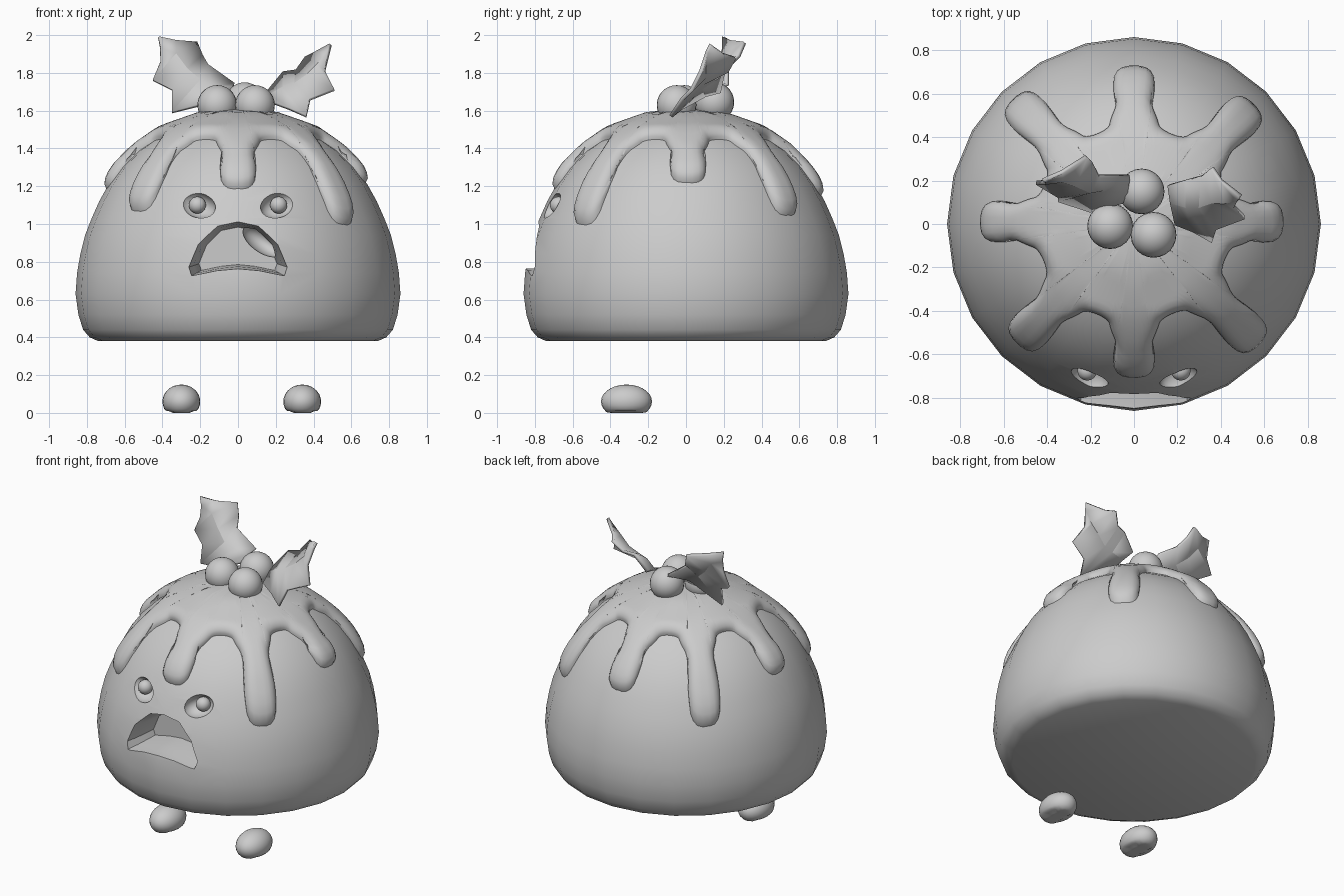
import bpy, bmesh, math
from mathutils import Vector, Matrix, kdtree

cube = bpy.data.objects.get("Cube")
if cube:
    bpy.data.objects.remove(cube)

clay = bpy.data.materials.new("light grey")
clay.use_nodes = True
clay.diffuse_color = (0.6, 0.6, 0.6, 1)
clay.node_tree.nodes["Principled BSDF"].inputs["Base Color"].default_value = clay.diffuse_color


def finish(bm, name):
    """Turn a bmesh into a named object with the shared material."""
    bmesh.ops.recalc_face_normals(bm, faces=bm.faces)
    mesh = bpy.data.meshes.new(name)
    bm.to_mesh(mesh)
    bm.free()
    mesh.materials.append(clay)
    obj = bpy.data.objects.new(name, mesh)
    bpy.context.collection.objects.link(obj)
    return obj


def smooth(obj, degrees):
    bpy.ops.object.select_all(action="DESELECT")
    obj.select_set(True)
    bpy.context.view_layer.objects.active = obj
    bpy.ops.object.shade_smooth_by_angle(angle=math.radians(degrees))


def loft(bm, rings, closed=True):
    """Bridge equal-length rings of points, returning the vertex rings."""
    rows = [[bm.verts.new(p) for p in ring] for ring in rings]
    count = len(rows[0])
    for a, b in zip(rows, rows[1:]):
        for i in range(count if closed else count - 1):
            j = (i + 1) % count
            bm.faces.new((a[i], a[j], b[j], b[i]))
    return rows


def ellipsoid(name, centre, size, tilt=0.0, segments=24, rings=14):
    bm = bmesh.new()
    bmesh.ops.create_uvsphere(bm, u_segments=segments, v_segments=rings, radius=1)
    bm.transform(Matrix.Translation(centre) @ Matrix.Rotation(tilt, 4, "Y")
                 @ Matrix.Diagonal((*size, 1)))
    return finish(bm, name)


# Pudding body: lathed dome with a flat base
profile = [(0.74, 0.38), (0.785, 0.4), (0.82, 0.44), (0.845, 0.52), (0.86, 0.63),
           (0.852, 0.74), (0.835, 0.84), (0.81, 0.94), (0.775, 1.03), (0.735, 1.12),
           (0.685, 1.21), (0.62, 1.3), (0.53, 1.39), (0.4, 1.48), (0.2, 1.55), (0.02, 1.565)]
SIDES = 24
bm = bmesh.new()
rows = loft(bm, [[(r * math.cos(math.tau * i / SIDES), r * math.sin(math.tau * i / SIDES), z)
                  for i in range(SIDES)] for r, z in profile])
bm.faces.new(rows[0])
bm.faces.new(rows[-1])
body = finish(bm, "pudding_body")

# Mouth cutter: frowning outline that narrows with depth
half = [(0.1, 0.98), (0.19, 0.89), (0.235, 0.78), (0.22, 0.74), (0.1, 0.765)]
outline = [(0, 1.0)] + half + [(0, 0.775)] + [(-x, z) for x, z in reversed(half)]
bm = bmesh.new()
rows = loft(bm, [[(x * s, y, 0.86 + (z - 0.86) * s) for x, z in outline]
                 for y, s in ((-1, 1.25), (-0.79, 1.1), (-0.74, 1), (-0.6, 0.88))])
bm.faces.new(rows[0])
bm.faces.new(rows[-1])
cutters = [finish(bm, "mouth_cutter"),
           ellipsoid("throat_cutter", (0.13, -0.6, 0.91), (0.12, 0.1, 0.06), math.radians(35))]

# Slanted eye sockets
for side in (-1, 1):
    cutters.append(ellipsoid("socket_cutter", (side * 0.215, -0.73, 1.105),
                             (0.1, 0.09, 0.07), math.radians(-22 * side)))

bpy.context.view_layer.objects.active = body
for cutter in cutters:
    mod = body.modifiers.new("cut", "BOOLEAN")
    mod.operation = "DIFFERENCE"
    mod.solver = "EXACT"
    mod.object = cutter
    bpy.ops.object.modifier_apply(modifier=mod.name)
    bpy.data.objects.remove(cutter)
smooth(body, 35)

# Eyes
for side, label in ((1, "left"), (-1, "right")):
    smooth(ellipsoid(label + "_eye", (side * 0.215, -0.675, 1.1), (0.045,) * 3), 40)


# Icing: star-like outline with rounded drips, laid over the dome
def dome_height(r):
    for (r0, z0), (r1, z1) in zip(profile[4:], profile[5:]):
        if r >= r1:
            return z0 + (z1 - z0) * (r - r0) / (r1 - r0)
    return profile[-1][1]


drips = [(-90, 0.69), (-44, 0.78), (1, 0.67), (45, 0.76),
         (90, 0.71), (134, 0.78), (179, 0.69), (225.5, 0.75)]
edge = []
for k, (angle, end) in enumerate(drips):
    out = Vector((math.cos(math.radians(angle)), math.sin(math.radians(angle))))
    across = Vector((-out.y, out.x))
    side = [(0.48, 0.11), (0.56, 0.075), (end - 0.09, 0.1), (end + 0.01, 0.085)]
    edge += [out * u - across * w for u, w in side]
    edge += [out * u + across * w for u, w in reversed(side)]
    following = drips[(k + 1) % len(drips)][0] + (360 if k == len(drips) - 1 else 0)
    for shift in (-7, 7):
        a = math.radians((angle + following) / 2 + shift)
        edge.append(Vector((math.cos(a), math.sin(a))) * 0.45)
for _ in range(2):
    edge = [p.lerp(q, f) for p, q in zip(edge, edge[1:] + edge[:1]) for f in (0.25, 0.75)]

tree = kdtree.KDTree(len(edge) * 4)
for i, p in enumerate(edge):
    for j in range(4):
        tree.insert((*p.lerp(edge[(i + 1) % len(edge)], j / 4), 0), i)
tree.balance()


def icing_point(p, t):
    flat = p * t
    r = flat.length
    near = min(tree.find((*flat, 0))[2] / 0.06, 1) if t < 1 else 0
    lift = 0.052 * math.sqrt(1 - (1 - near) ** 2) - 0.008
    slope = (dome_height(r - 0.03) - dome_height(r + 0.03)) / 0.06
    normal = Vector((*(flat.normalized() * slope), 1)).normalized()
    return Vector((*flat, dome_height(r))) + normal * lift


steps = [0.03, 0.15, 0.3, 0.42, 0.52, 0.6, 0.67, 0.73, 0.79, 0.84, 0.89, 0.93, 0.96, 0.985, 1]
bm = bmesh.new()
rows = loft(bm, [[icing_point(p, t) for p in edge] for t in steps])
bm.faces.new(rows[0])
smooth(finish(bm, "icing"), 60)

# Berries
for i, spot in enumerate([(-0.11, -0.01, 1.63), (0.09, -0.05, 1.63), (0.035, 0.15, 1.645)]):
    smooth(ellipsoid(f"berry_{i + 1}", spot, (0.105,) * 3), 40)


# Holly leaves: upper edge, midrib and lower edge, base to tip
def leaf(name, *strips):
    bm = bmesh.new()
    loft(bm, strips, closed=False)
    obj = finish(bm, name)
    mod = obj.modifiers.new("thickness", "SOLIDIFY")
    mod.thickness = 0.02
    mod.offset = 0
    smooth(obj, 20)


leaf("right_leaf",
     [(-.02, .22, 1.74), (-.16, .22, 1.84), (-.19, .28, 1.89), (-.22, .31, 1.96), (-.33, .24, 1.97), (-.42, .2, 1.99)],
     [(-.03, .15, 1.72), (-.14, .16, 1.72), (-.2, .15, 1.76), (-.27, .18, 1.82), (-.33, .2, 1.9), (-.41, .2, 1.93)],
     [(-.05, .1, 1.68), (-.2, .06, 1.63), (-.35, .11, 1.59), (-.35, .13, 1.71), (-.45, .19, 1.76), (-.41, .19, 1.86)])
leaf("left_leaf",
     [(.16, .18, 1.7), (.24, .2, 1.8), (.31, .22, 1.81), (.36, .26, 1.88), (.4, .2, 1.9), (.49, .13, 1.95)],
     [(.17, .1, 1.68), (.24, .08, 1.72), (.3, .08, 1.74), (.36, .1, 1.78), (.42, .1, 1.84), (.48, .11, 1.91)],
     [(.19, 0, 1.64), (.27, -.03, 1.61), (.36, -.08, 1.57), (.38, -.02, 1.66), (.51, .03, 1.71), (.46, .08, 1.81)])

# Feet: rounded pads with flattened soles
for x, label in ((0.34, "left"), (-0.3, "right")):
    foot = ellipsoid(label + "_foot", (x, -0.315, 0.06), (0.1, 0.135, 0.09))
    for v in foot.data.vertices:
        v.co.z = max(v.co.z, 0.0 if abs(v.co.x - x) < 0.05 else 0.01)
    smooth(foot, 50)
